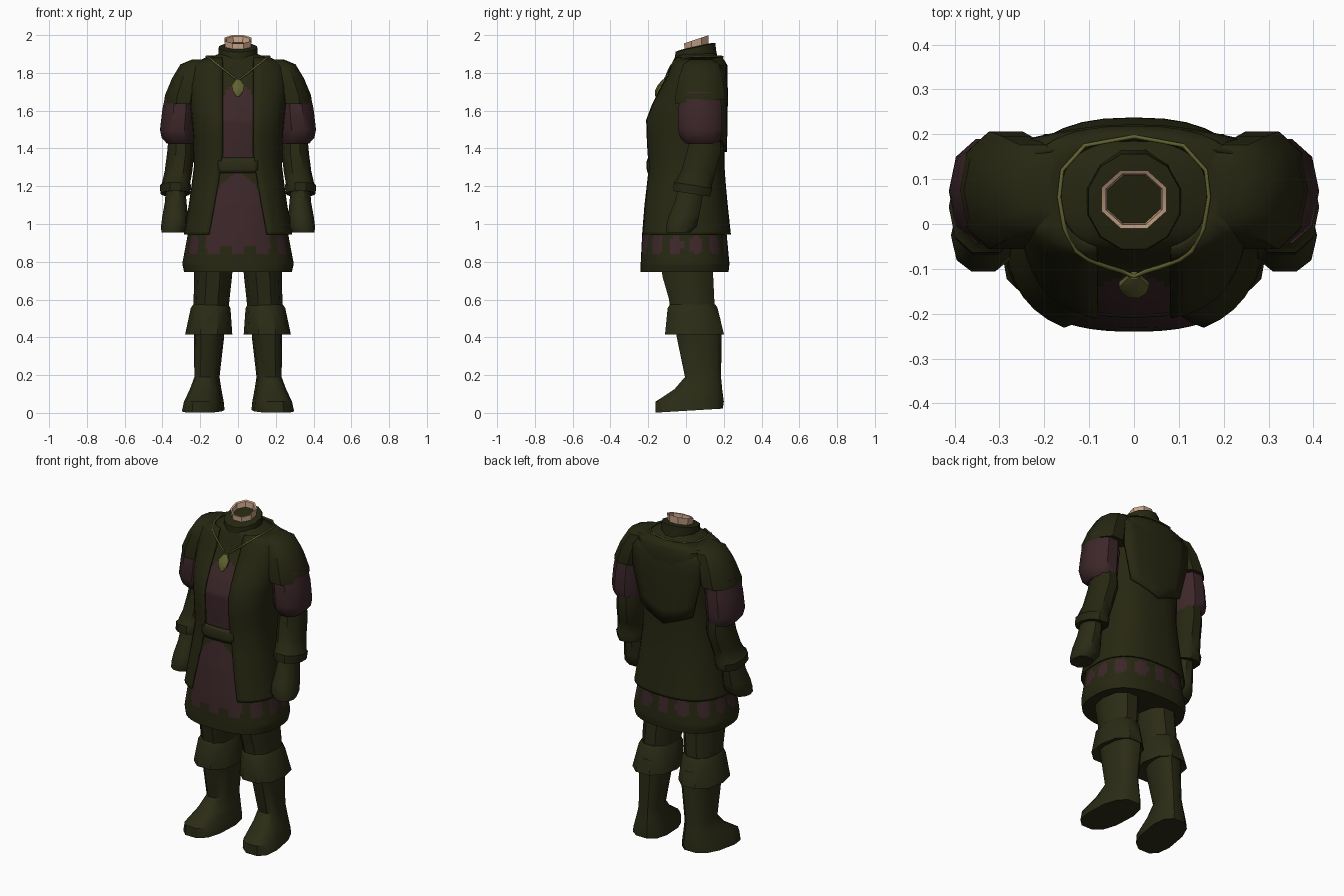
import bpy, bmesh, math
from mathutils import Vector

if "Cube" in bpy.data.objects:
    bpy.data.objects.remove(bpy.data.objects["Cube"])

def material(name, rgb):
    m = bpy.data.materials.new(name)
    m.diffuse_color = (*rgb, 1)
    m.use_nodes = True
    m.node_tree.nodes["Principled BSDF"].inputs["Base Color"].default_value = m.diffuse_color
    return m

GREEN = material("dark green cloth", (0.020, 0.020, 0.006))
OLIVE = material("olive leather", (0.024, 0.024, 0.008))
PURPLE = material("dull purple cloth", (0.046, 0.020, 0.023))
SKIN = material("skin", (0.56, 0.36, 0.24))
GOLD = material("old gold", (0.12, 0.12, 0.03))

def make(name, verts, faces, mats, rule=None, angle=40, fix=True):
    me = bpy.data.meshes.new(name)
    me.from_pydata(verts, [], faces)
    if fix:
        bm = bmesh.new()
        bm.from_mesh(me)
        bmesh.ops.recalc_face_normals(bm, faces=bm.faces)
        bm.to_mesh(me)
        bm.free()
    for m in mats:
        me.materials.append(m)
    if rule:
        for p in me.polygons:
            p.material_index = rule(p.center)
    ob = bpy.data.objects.new(name, me)
    bpy.context.collection.objects.link(ob)
    bpy.ops.object.select_all(action='DESELECT')
    ob.select_set(True)
    bpy.context.view_layer.objects.active = ob
    bpy.ops.object.shade_smooth_by_angle(angle=math.radians(angle))
    return ob

def sup(a, rx, ry, p):
    """Point on a superellipse; a = 0 is the front (-y)."""
    s, c = math.sin(a), math.cos(a)
    return (math.copysign(abs(s) ** (2 / p), s) * rx,
            -math.copysign(abs(c) ** (2 / p), c) * ry)

def loft(name, rings, mat, n=10, p=2.3, caps=(True, True), sides=(1, -1), shear=0):
    """Rings: (cx, cy, z, rx, ry[, slope of z along y])."""
    for side in sides:
        verts, faces = [], []
        for r in rings:
            cx, cy, z, rx, ry = r[:5]
            slope = r[5] if len(r) > 5 else 0
            for i in range(n):
                x, y = sup((i + 0.5) * math.tau / n, rx, ry, p)
                verts.append((side * (cx + x - shear * (cy + y - 0.06)), cy + y, z + slope * y))
        for k in range(len(rings) - 1):
            for i in range(n):
                j = (i + 1) % n
                faces.append((k * n + i, k * n + j, k * n + n + j, k * n + n + i))
        if caps[0]:
            faces.append(tuple(range(n)))
        if caps[1]:
            faces.append(tuple(range(len(verts) - n, len(verts))))
        tag = "" if len(sides) == 1 else ("_left" if side > 0 else "_right")
        make(name + tag, verts, faces, [mat])

# Body outline: z, half width, front y, back y
BODY = [(0.745, .285, -.24, .225), (0.79, .295, -.24, .23), (0.95, .265, -.232, .215),
        (1.1, .245, -.22, .205), (1.3, .22, -.192, .19), (1.45, .222, -.20, .19),
        (1.55, .23, -.203, .195), (1.63, .24, -.172, .20), (1.72, .25, -.125, .205),
        (1.78, .25, -.09, .205), (1.84, .235, -.07, .205), (1.88, .155, -.055, .18),
        (1.905, .09, -.03, .15)]
P = 2.5

def body(z):
    for a, b in zip(BODY, BODY[1:]):
        if z <= b[0]:
            break
    t = min(1, max(0, (z - a[0]) / (b[0] - a[0])))
    return [a[i] + (b[i] - a[i]) * t for i in (1, 2, 3)]

def surf(a, z, off=0):
    rx, yf, yb = body(z)
    x, y = sup(a, rx + off, (yb - yf) / 2 + off, P)
    return (x, y + (yf + yb) / 2, z)

def open_angle(w, z):
    return math.asin(min(1, w / body(z)[0]) ** (P / 2))

# Tunic: front panels and round hem patches in purple
def tunic_rule(c):
    x, y, z = c
    if y < -0.03:
        if 1.355 < z < 1.66 or (z >= 1.66 and x * x + (z - 1.66) ** 2 < .006):
            return int(abs(x) < .075)
        if 0.885 < z < 1.27 - 8 * x * x or 0.885 < z < 1.1:
            if abs(x) < .17:
                return 1
    a = math.atan2(x / .29, -y / .24)
    f = ((14 * a / math.tau + .5) % 1) - .5
    return int((f / .33) ** 2 + ((z - .89) / .055) ** 2 < 1)

N = 96
levels = [0.745 + 1.16 * i / 84 for i in range(85)]
verts = [surf(i * math.tau / N, z) for z in levels for i in range(N)]
faces = [(k * N + i, k * N + (i + 1) % N, k * N + N + (i + 1) % N, k * N + N + i)
         for k in range(len(levels) - 1) for i in range(N)]
faces.append(tuple(range(N)))
make("tunic", verts, faces, [GREEN, PURPLE], tunic_rule)

# Open strips that follow the body: coat and belt
def strip(name, zs, lo, hi, off, n, mat, thick):
    verts, faces = [], []
    for z in zs:
        for i in range(n + 1):
            a = lo(z) + (hi(z) - lo(z)) * i / n
            verts.append(surf(a, z, off(z)))
    for k in range(len(zs) - 1):
        for i in range(n):
            q = k * (n + 1) + i
            faces.append((q, q + 1, q + n + 2, q + n + 1))
    ob = make(name, verts, faces, [mat])
    so = ob.modifiers.new("thickness", 'SOLIDIFY')
    so.thickness = thick
    so.offset = 0

def gap(z):
    w = .078 if z > 1.36 else (.078 + (1.36 - z) * .16)
    return open_angle(w, z)

strip("open_coat", [.945, .96, 1.1, 1.2, 1.3, 1.38, 1.45, 1.55, 1.63, 1.72, 1.78, 1.84, 1.88],
      gap, lambda z: math.tau - gap(z), lambda z: .009 + max(0, 1.15 - z) * .04, 32, GREEN, .01)
strip("belt", [1.27, 1.29, 1.33, 1.35], lambda z: -open_angle(.1, z), lambda z: open_angle(.1, z),
      lambda z: .012 if 1.28 < z < 1.34 else .004, 8, OLIVE, .006)

# Back flap hanging from the shoulders to a blunt point
verts, faces = [], []
ROWS, COLS = 6, 6
for k in range(ROWS + 1):
    f = k / ROWS
    for i in range(COLS + 1):
        t = i / COLS * 2 - 1
        z = 1.86 - f * (.48 - .07 * abs(t))
        w = .17 + .07 * math.sin(math.pi * min(1, f * 1.3 + .25)) if f < .5 else .225 - (f - .5) * .1
        verts.append((t * w, .19 + .035 * min(1, f * 5) - .03 * t * t - .008 * f, z))
for k in range(ROWS):
    for i in range(COLS):
        q = k * (COLS + 1) + i
        faces.append((q, q + 1, q + COLS + 2, q + COLS + 1))
flap = make("back_flap", verts, faces, [GREEN])
flap.modifiers.new("thickness", 'SOLIDIFY').thickness = .012

# Collar and neck
loft("collar", [(0, .055, 1.85, .105, .115, .3), (0, .05, 1.90, .108, .112, .25),
                (0, .05, 1.935, .105, .11, .22), (0, .052, 1.94, .08, .08, .22)],
     GREEN, n=12, p=2, sides=(1,), caps=(False, True))
loft("neck", [(0, .055, 1.92, .07, .068, .3), (0, .055, 1.978, .078, .07, .33),
              (0, .055, 1.975, .068, .061, .33), (0, .055, 1.935, .062, .056, .3)],
     SKIN, n=8, p=2, sides=(1,), caps=(False, False))
loft("neck_plug", [(0, .055, 1.925, .064, .058, .3), (0, .055, 1.945, .064, .058, .3)],
     GREEN, n=8, p=2, sides=(1,))

# Arms
loft("shoulder_cap", [(.19, .08, 1.872, .05, .06), (.225, .08, 1.845, .08, .10),
                      (.26, .078, 1.77, .09, .122), (.285, .075, 1.68, .102, .137),
                      (.29, .075, 1.648, .10, .135, .1)], GREEN)
loft("puffed_sleeve", [(.30, .075, 1.70, .08, .11), (.308, .075, 1.61, .092, .12),
                       (.318, .073, 1.5, .095, .122), (.316, .078, 1.455, .088, .112),
                       (.305, .085, 1.425, .07, .09)], PURPLE)
loft("forearm", [(.303, .10, 1.45, .066, .085), (.303, .095, 1.38, .072, .095),
                 (.315, .065, 1.28, .073, .095), (.328, .042, 1.215, .075, .098, -.15),
                 (.331, .038, 1.205, .082, .106, -.15), (.331, .03, 1.16, .08, .102, -.15),
                 (.331, .03, 1.165, .055, .07, -.15)], GREEN)
loft("hand", [(.33, .025, 1.18, .052, .07), (.33, .01, 1.11, .058, .075),
              (.333, -.012, 1.04, .068, .085), (.336, -.025, .985, .072, .085),
              (.345, -.04, .955, .06, .065)], OLIVE)

# Legs
loft("breeches", [(.125, 0, .86, .105, .15), (.132, .01, .72, .10, .14),
                  (.14, .03, .6, .095, .125), (.145, .035, .5, .09, .12)], OLIVE)
loft("boot_cuff", [(.145, .035, .575, .092, .125), (.145, .035, .555, .105, .138),
                   (.155, .045, .415, .125, .163), (.155, .055, .43, .085, .125)], OLIVE)
loft("boot", [(.155, .06, .5, .078, .125), (.155, .07, .4, .077, .122),
              (.168, .09, .19, .064, .098), (.172, .065, .125, .08, .13),
              (.176, .02, .06, .10, .185), (.179, .017, .012, .108, .183, .06)],
     OLIVE, n=12, p=2.6, shear=.12)

# Necklace chain and pendant
half = []
for i in range(7):
    t = i / 6
    x, z = .155 * t, 1.76 + .12 * t
    rx, yf, yb = body(z)
    y = (yf + yb) / 2 - ((yb - yf) / 2 + .016) * (1 - min(1, x / (rx + .016)) ** P) ** (1 / P)
    half.append((x, y, z))
half += [(.167, .06, 1.888), (.16, .12, 1.887), (.11, .175, 1.888), (0, .195, 1.885)]
pts = half + [(-x, y, z) for x, y, z in reversed(half[1:-1])]
cu = bpy.data.curves.new("chain", 'CURVE')
cu.dimensions = '3D'
cu.bevel_depth = .005
cu.bevel_resolution = 1
sp = cu.splines.new('POLY')
sp.points.add(len(pts) - 1)
for q, v in zip(sp.points, pts):
    q.co = (*v, 1)
sp.use_cyclic_u = True
cu.materials.append(GOLD)
bpy.context.collection.objects.link(bpy.data.objects.new("chain", cu))
loft("pendant", [(0, -.115, 1.765, .012, .01), (0, -.135, 1.735, .036, .016),
                 (0, -.148, 1.705, .03, .018), (0, -.158, 1.675, .008, .008)],
     GOLD, n=8, p=2, sides=(1,))
